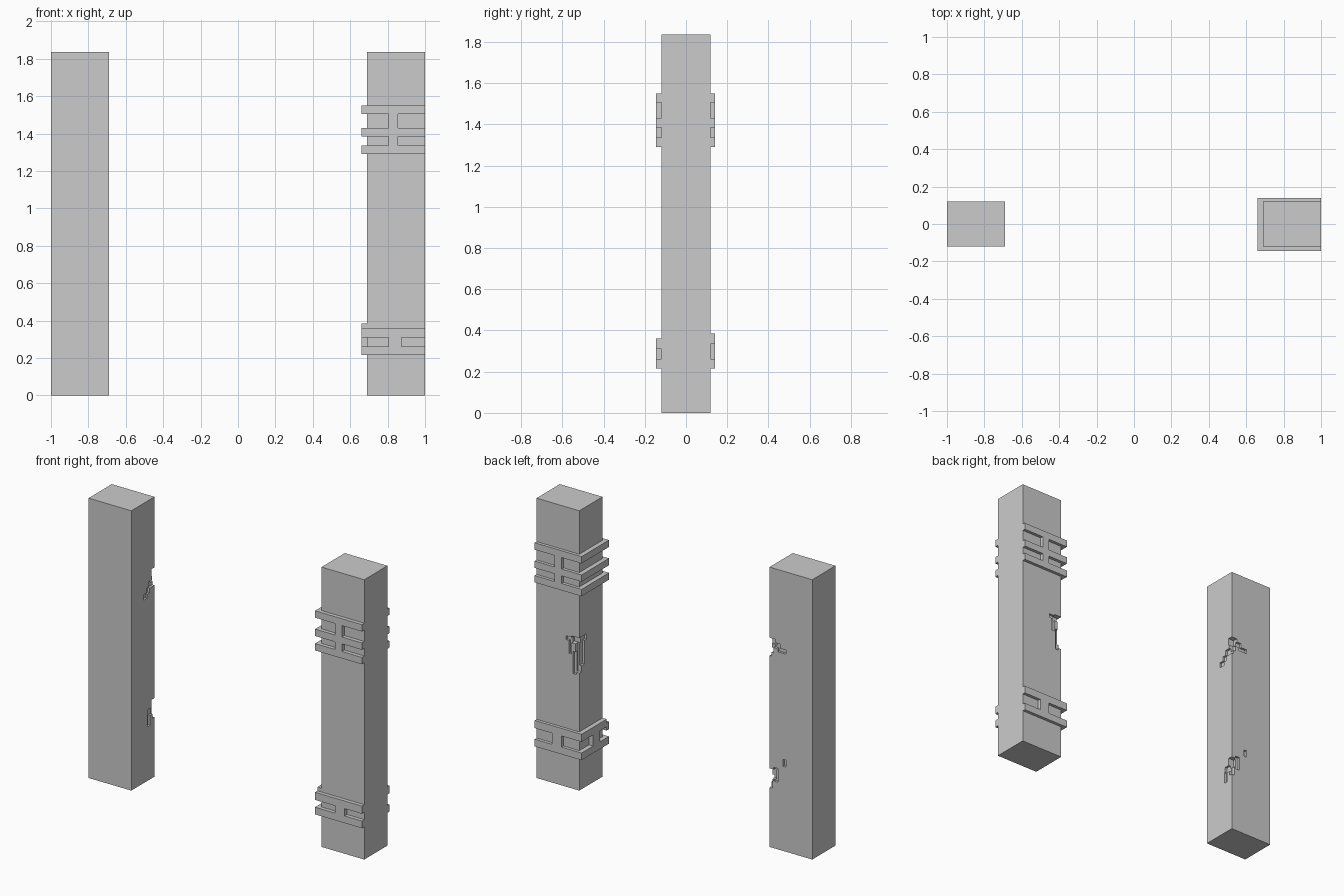
import bpy, bmesh

if "Cube" in bpy.data.objects:
    bpy.data.objects.remove(bpy.data.objects["Cube"])

XI, XO, Y, H = 0.69, 1.0, 0.12, 1.835     # post inner/outer x, half depth, height
BX, BF, BB = 0.66, -0.145, 0.14           # band side, front and back faces


def add_box(bm, x0, x1, y0, y1, z0, z1):
    prism(bm, [(x0, y0), (x1, y0), (x1, y1), (x0, y1)], z0, z1)


def prism(bm, pts, z0, z1):
    lo = [bm.verts.new((x, y, z0)) for x, y in pts]
    hi = [bm.verts.new((x, y, z1)) for x, y in pts]
    bm.faces.new(lo[::-1])
    bm.faces.new(hi)
    n = len(pts)
    for i in range(n):
        j = (i + 1) % n
        bm.faces.new((lo[i], lo[j], hi[j], hi[i]))


def finish(bm, name):
    bmesh.ops.recalc_face_normals(bm, faces=bm.faces)
    me = bpy.data.meshes.new(name)
    bm.to_mesh(me)
    bm.free()
    ob = bpy.data.objects.new(name, me)
    bpy.context.collection.objects.link(ob)
    return ob


def chipped_post(name, x0, x1, edge_x, inward, chips):
    """Post with box chips; each chip is (a0, a1, b0, b1, z0, z1) measured
    in from the back edge along x and y."""
    bm = bmesh.new()
    add_box(bm, x0, x1, -Y, Y, 0, H)
    post = finish(bm, name)
    cutters = []
    for a0, a1, b0, b1, z0, z1 in chips:
        bm = bmesh.new()
        xs = sorted((edge_x + inward * a0, edge_x + inward * a1))
        add_box(bm, *xs, Y - b1, Y - b0, z0, z1)
        cut = finish(bm, "chip_cutter")
        cut.hide_render = True
        mod = post.modifiers.new("chip", 'BOOLEAN')
        mod.operation, mod.solver, mod.object = 'DIFFERENCE', 'EXACT', cut
        cutters.append(cut)
    dg = bpy.context.evaluated_depsgraph_get()
    dg.update()
    me = bpy.data.meshes.new_from_object(post.evaluated_get(dg))
    post.modifiers.clear()
    post.data = me
    for cut in cutters:
        bpy.data.objects.remove(cut)
    return post


E = -0.02   # cutters overshoot the surface
# left post, worn along its inner back edge
chipped_post("left_post", -XO, -XI, -XI, -1, [
    (E, 0.042, E, 0.032, 1.325, 1.372), (E, 0.03, E, 0.025, 1.28, 1.335),
    (E, 0.075, E, 0.016, 1.315, 1.35), (0.06, 0.118, E, 0.014, 1.295, 1.322),
    (E, 0.015, E, 0.06, 1.255, 1.30), (E, 0.014, 0.05, 0.085, 1.225, 1.265),
    (E, 0.013, 0.075, 0.115, 1.20, 1.235),
    (E, 0.04, E, 0.03, 0.45, 0.515), (E, 0.02, E, 0.022, 0.39, 0.46),
    (E, 0.015, 0.01, 0.065, 0.42, 0.465), (E, 0.014, 0.045, 0.07, 0.355, 0.43),
    (0.03, 0.062, E, 0.014, 0.44, 0.53), (0.098, 0.12, E, 0.014, 0.555, 0.60)])

# right post, worn along its inner back edge
chipped_post("right_post", XI, XO, XI, 1, [
    (E, 0.055, E, 0.03, 0.955, 1.0), (E, 0.028, E, 0.024, 0.77, 0.965),
    (0.02, 0.095, E, 0.014, 0.965, 0.99), (0.055, 0.075, E, 0.014, 0.88, 0.975),
    (0.02, 0.045, E, 0.014, 0.755, 0.90),
    (E, 0.014, 0.015, 0.075, 0.965, 1.0), (E, 0.014, 0.02, 0.055, 0.81, 0.975)])

# wrap-around rail profile, open at the outer face
U = [(XO, BF), (XO, -Y), (XI, -Y), (XI, Y), (XO, Y), (XO, BB), (BX, BB), (BX, BF)]

# upper band: three rails with short uprights between
bm = bmesh.new()
for z0, z1 in ((1.29, 1.335), (1.385, 1.43), (1.505, 1.55)):
    prism(bm, U, z0, z1)
for z0, z1 in ((1.335, 1.385), (1.43, 1.505)):
    for y0, y1 in ((BF, -Y), (Y, BB)):
        add_box(bm, 0.805, 0.855, y0, y1, z0, z1)
finish(bm, "upper_band")

# lower band: two rails, taller at the back and side
bm = bmesh.new()
prism(bm, U, 0.215, 0.262)
add_box(bm, BX, XO, BF, -Y, 0.31, 0.36)
prism(bm, [(XI, -Y), (XI, Y), (XO, Y), (XO, BB), (BX, BB), (BX, -Y)], 0.335, 0.385)
add_box(bm, 0.805, 0.875, BF, -Y, 0.262, 0.31)
add_box(bm, 0.805, 0.875, Y, BB, 0.262, 0.335)
add_box(bm, BX, XI, -0.05, 0.02, 0.262, 0.335)
finish(bm, "lower_band")
